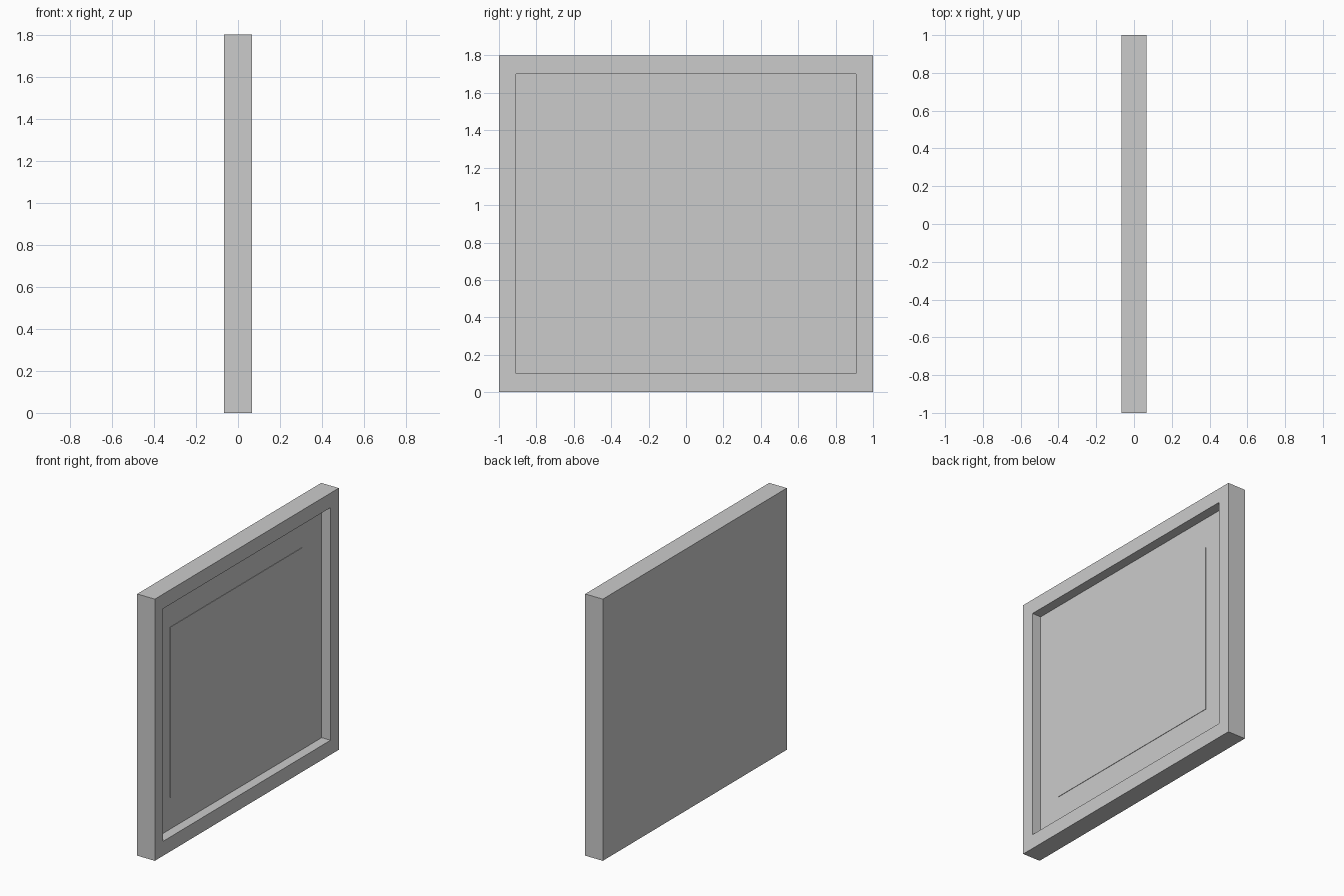
import bpy

# Clear the default cube
cube = bpy.data.objects.get("Cube")
if cube:
    bpy.data.objects.remove(cube, do_unlink=True)

grey = bpy.data.materials.new("plain grey")
grey.use_nodes = True
GREY = (0.6, 0.6, 0.6, 1)
grey.diffuse_color = GREY
grey.node_tree.nodes["Principled BSDF"].inputs["Base Color"].default_value = GREY

BACK, FLOOR, FRONT = -0.067, 0.0, 0.067   # depth levels along x
OUTER = (-1, 1, 0, 1.8)                   # y and z extents
INNER = (-0.91, 0.91, 0.1, 1.7)
PICTURE = (-0.74, 0.7, 0.32, 1.49)


def ring(x, extents):
    y0, y1, z0, z1 = extents
    return [(x, y0, z0), (x, y1, z0), (x, y1, z1), (x, y0, z1)]


def stepped_panel(name, rings):
    """Join successive rectangles with walls and cap both ends."""
    verts = [v for r in rings for v in r]
    last = 4 * (len(rings) - 1)
    faces = [(3, 2, 1, 0), tuple(range(last, last + 4))]
    for base in range(0, last, 4):
        for i in range(4):
            j = (i + 1) % 4
            faces.append((base + i, base + j, base + 4 + j, base + 4 + i))
    mesh = bpy.data.meshes.new(name)
    mesh.from_pydata(verts, [], faces)
    mesh.materials.append(grey)
    obj = bpy.data.objects.new(name, mesh)
    bpy.context.collection.objects.link(obj)
    return obj


# Frame with a recessed backing board
stepped_panel("frame", [ring(BACK, OUTER), ring(FRONT, OUTER),
                        ring(FRONT, INNER), ring(FLOOR, INNER)])

# Thin picture sheet lying on the backing
stepped_panel("picture_sheet", [ring(FLOOR, PICTURE), ring(FLOOR + 0.003, PICTURE)])
